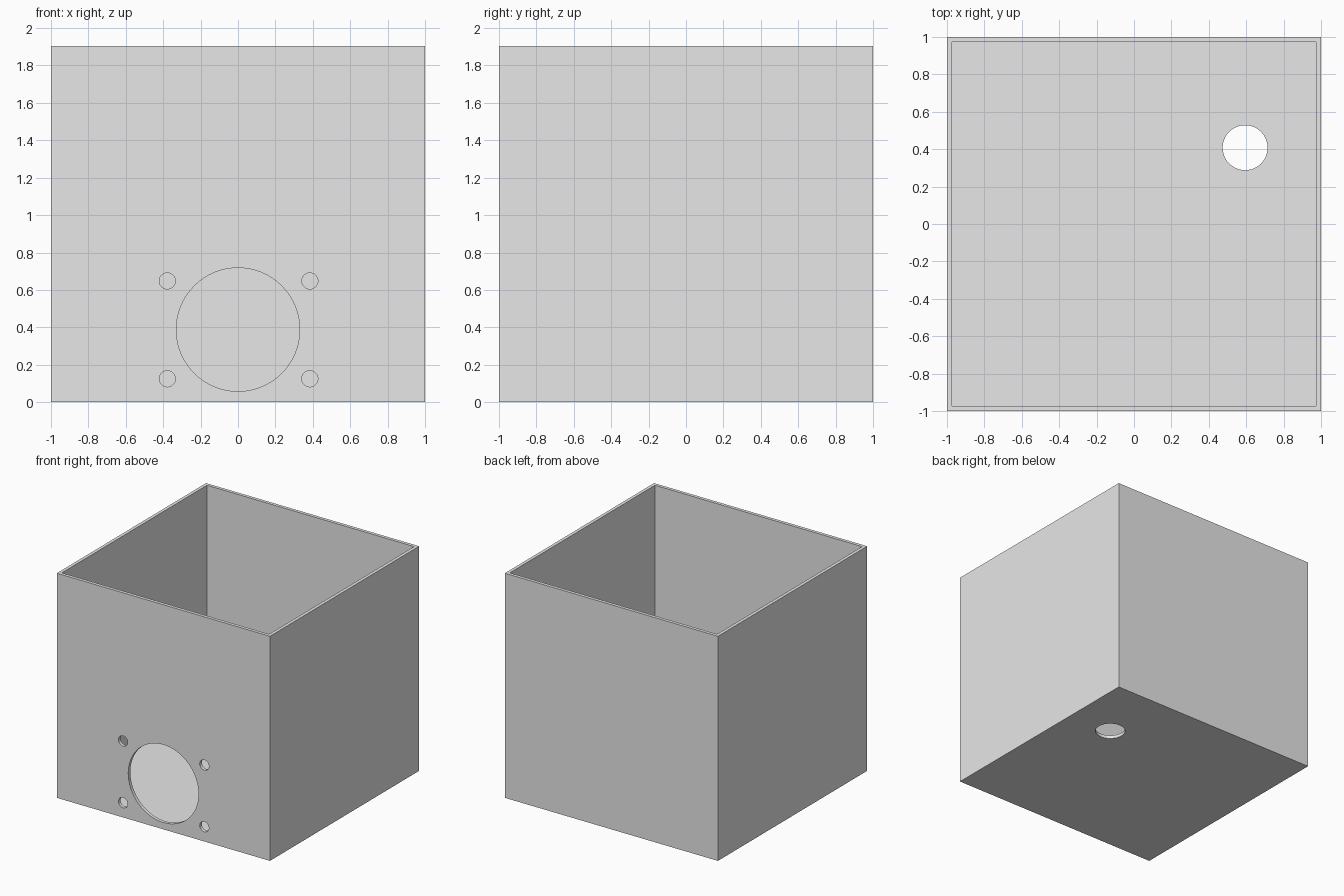
import bpy
import math

if "Cube" in bpy.data.objects:
    bpy.data.objects.remove(bpy.data.objects["Cube"], do_unlink=True)

HEIGHT = 1.905
WALL = 0.028

grey = bpy.data.materials.new("plain_grey")
grey.use_nodes = True
grey.diffuse_color = (0.8, 0.8, 0.8, 1)
grey.node_tree.nodes["Principled BSDF"].inputs["Base Color"].default_value = (0.8, 0.8, 0.8, 1)


def block(name, width, bottom, top):
    """Square block centred on the z axis."""
    bpy.ops.mesh.primitive_cube_add(size=1, location=(0, 0, (bottom + top) / 2))
    obj = bpy.context.object
    obj.name = name
    obj.scale = (width, width, top - bottom)
    bpy.ops.object.transform_apply(location=True, rotation=True, scale=True)
    return obj


def drill(name, radius, location, tilt=0):
    """Round cutter, standing upright or tilted to pass through the front."""
    bpy.ops.mesh.primitive_cylinder_add(vertices=64, radius=radius, depth=0.2,
                                        location=location, rotation=(tilt, 0, 0))
    obj = bpy.context.object
    obj.name = name
    return obj


def cut(target, cutter):
    """Subtract the cutter and remove it."""
    mod = target.modifiers.new("cut", 'BOOLEAN')
    mod.operation = 'DIFFERENCE'
    mod.solver = 'EXACT'
    mod.object = cutter
    cutter.hide_render = True
    bpy.ops.object.select_all(action='DESELECT')
    bpy.context.view_layer.objects.active = target
    target.select_set(True)
    bpy.ops.object.modifier_apply(modifier=mod.name)
    bpy.data.objects.remove(cutter, do_unlink=True)


# Open-topped box with thin walls and floor
box = block("open_box", 2, 0, HEIGHT)
box.data.materials.append(grey)
cut(box, block("cavity_cutter", 2 - 2 * WALL, WALL, HEIGHT + 0.2))

# Large round opening and four screw holes in the front wall
sideways = math.pi / 2
cut(box, drill("front_opening_cutter", 0.33, (0, -1, 0.388), sideways))
for x in (-0.378, 0.384):
    for z in (0.125, 0.648):
        cut(box, drill("screw_hole_cutter", 0.043, (x, -1, z), sideways))

# Cable hole in the floor
cut(box, drill("floor_hole_cutter", 0.12, (0.594, 0.408, 0)))

bpy.ops.object.shade_smooth_by_angle(angle=math.radians(30))
